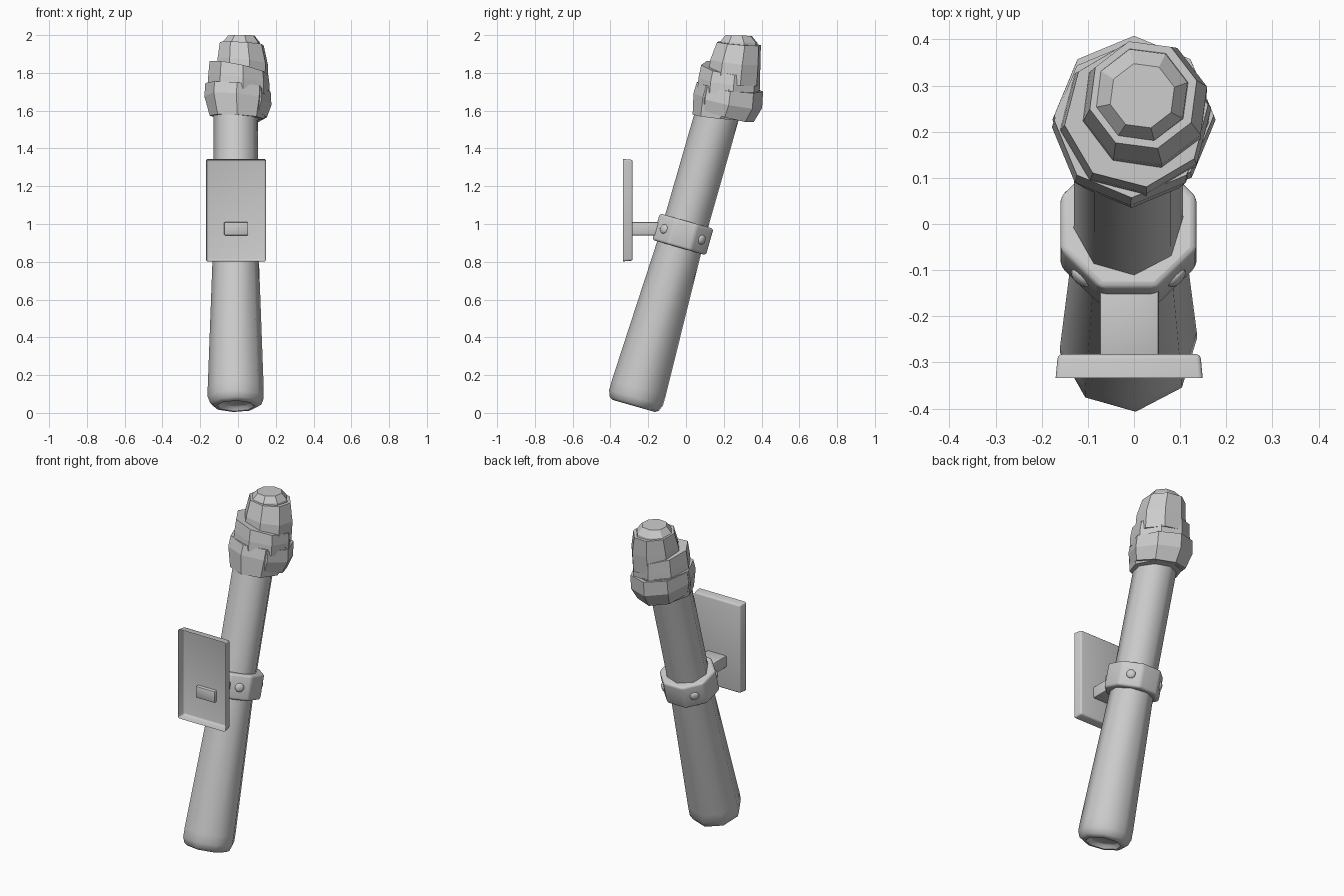
import bpy, bmesh
from math import radians, sin, cos, pi
from mathutils import Matrix, Vector

if "Cube" in bpy.data.objects:
    bpy.data.objects.remove(bpy.data.objects["Cube"], do_unlink=True)

mat = bpy.data.materials.new("plain grey")
mat.use_nodes = True
GREY = (0.6, 0.6, 0.6, 1)
mat.diffuse_color = GREY
mat.node_tree.nodes["Principled BSDF"].inputs["Base Color"].default_value = GREY

# Frame of the leaning shaft
SHAFT = Matrix.Translation((-0.012, -0.277, 0.037)) @ Matrix.Rotation(radians(-16), 4, 'X')


def finish(name, bm, smooth=None, matrix=Matrix(), recalc=True):
    if recalc:
        bmesh.ops.recalc_face_normals(bm, faces=bm.faces)
    me = bpy.data.meshes.new(name)
    bm.to_mesh(me)
    bm.free()
    me.materials.append(mat)
    ob = bpy.data.objects.new(name, me)
    bpy.context.collection.objects.link(ob)
    ob.matrix_world = matrix
    if smooth:
        bpy.ops.object.select_all(action='DESELECT')
        ob.select_set(True)
        bpy.context.view_layer.objects.active = ob
        bpy.ops.object.shade_smooth_by_angle(angle=radians(smooth))
    return ob


def stack(rings, turn=0.0, sides=8):
    """Closed stack of polygon rings: x, y, z, radius, slope along x, slope along y."""
    bm = bmesh.new()
    loops = []
    for cx, cy, z, r, sx, sy in rings:
        loop = []
        for i in range(sides):
            a = radians(turn) + 2 * pi * i / sides
            dx, dy = r * cos(a), r * sin(a)
            loop.append(bm.verts.new((cx + dx, cy + dy, z + sx * dx + sy * dy)))
        loops.append(loop)
    for low, high in zip(loops, loops[1:]):
        for i in range(sides):
            j = (i + 1) % sides
            bm.faces.new((low[i], low[j], high[j], high[i]))
    bm.faces.new(loops[0][::-1])
    bm.faces.new(loops[-1])
    return bm


def box(x, y, z):
    bm = bmesh.new()
    bmesh.ops.create_cube(bm, size=1)
    for v in bm.verts:
        v.co = [lo + (c + 0.5) * (hi - lo) for c, (lo, hi) in zip(v.co, (x, y, z))]
    return bm


# Tapered shaft with a rounded foot and a shallow recess underneath
profile = [(0.025, 0.075), (0.02, 0.088), (0.0, 0.1), (0.0, 0.118), (0.012, 0.136),
           (0.045, 0.149), (0.1, 0.149), (0.85, 0.122), (1.05, 0.119), (1.66, 0.118)]
finish("shaft", stack([(0, 0, s, r, 0, 0) for s, r in profile], turn=6), 50, SHAFT)

# Collar around the shaft
COLLAR = 0.945
bm = stack([(0, 0, COLLAR + h, 0.16, 0, 0) for h in (-0.073, 0.073)], turn=22.5)
collar = finish("collar", bm, 50, SHAFT)
bevel = collar.modifiers.new("rounded rim", 'BEVEL')
bevel.width = 0.014
bevel.segments = 3
bevel.limit_method = 'ANGLE'

# Domed rivets on the diagonal collar faces
for i in range(4):
    a = radians(45 + 90 * i)
    out = Vector((cos(a), sin(a), 0))
    bm = bmesh.new()
    bmesh.ops.create_uvsphere(bm, u_segments=12, v_segments=8, radius=0.026)
    place = Matrix.Translation(out * 0.147 + Vector((0, 0, COLLAR)))
    place = place @ out.to_track_quat('Z', 'Y').to_matrix().to_4x4() @ Matrix.Diagonal((1, 1, 0.5, 1))
    bm.transform(place)
    finish("rivet_%d" % (i + 1), bm, 60, SHAFT)

# Bracket arm between the plate and the collar
bm = box((-0.074, 0.054), (-0.303, -0.125), (0.94, 1.01))
bmesh.ops.bevel(bm, geom=bm.edges[:], offset=0.006, segments=2, affect='EDGES', profile=0.5)
finish("bracket_arm", bm, 40)

# Wall plate: shallow tray, open to the front, with rounded back edges
bm = box((-0.17, 0.149), (-0.334, -0.282), (0.802, 1.344))
for v in bm.verts:
    if v.co.y > -0.3:
        v.co.x += 0.005 if v.co.x < 0 else -0.005
        v.co.z += 0.004 if v.co.z < 1 else -0.004
edges = [e for e in bm.edges if max(v.co.y for v in e.verts) > -0.3]
bmesh.ops.bevel(bm, geom=edges, offset=0.01, segments=3, affect='EDGES', profile=0.5)
bm.normal_update()
front = [f for f in bm.faces if f.normal.y < -0.9]
bmesh.ops.delete(bm, geom=front, context='FACES_ONLY')
finish("wall_plate", bm, 40, recalc=False)

# Faceted head wrapped in overlapping crooked bands
finish("head_inner_wrap", stack([
    (-0.005, 0.18, 1.565, 0.145, -0.06, -0.1),
    (-0.008, 0.21, 1.66, 0.17, -0.1, -0.2),
    (-0.005, 0.225, 1.73, 0.168, -0.1, -0.12)]))
finish("head_lower_band", stack([
    (0, 0.205, 1.58, 0.153, -0.1, -0.27),
    (0, 0.226, 1.65, 0.177, -0.12, -0.2),
    (0, 0.235, 1.722, 0.173, -0.12, -0.12)]))
finish("head_middle_band", stack([
    (0.003, 0.225, 1.7, 0.166, -0.15, -0.12),
    (0.005, 0.229, 1.76, 0.164, -0.15, -0.12),
    (0.005, 0.236, 1.825, 0.157, -0.22, -0.14)], turn=8))
finish("head_upper_band", stack([
    (0.02, 0.25, 1.75, 0.143, -0.1, -0.1),
    (0.025, 0.262, 1.86, 0.138, -0.1, -0.1),
    (0.02, 0.28, 1.955, 0.12, -0.06, -0.08)], turn=15))
finish("head_cap", stack([
    (0.017, 0.28, 1.93, 0.106, 0, -0.04),
    (0.017, 0.28, 1.962, 0.102, 0, -0.04),
    (0.018, 0.278, 1.998, 0.072, 0, -0.03)], turn=15))
